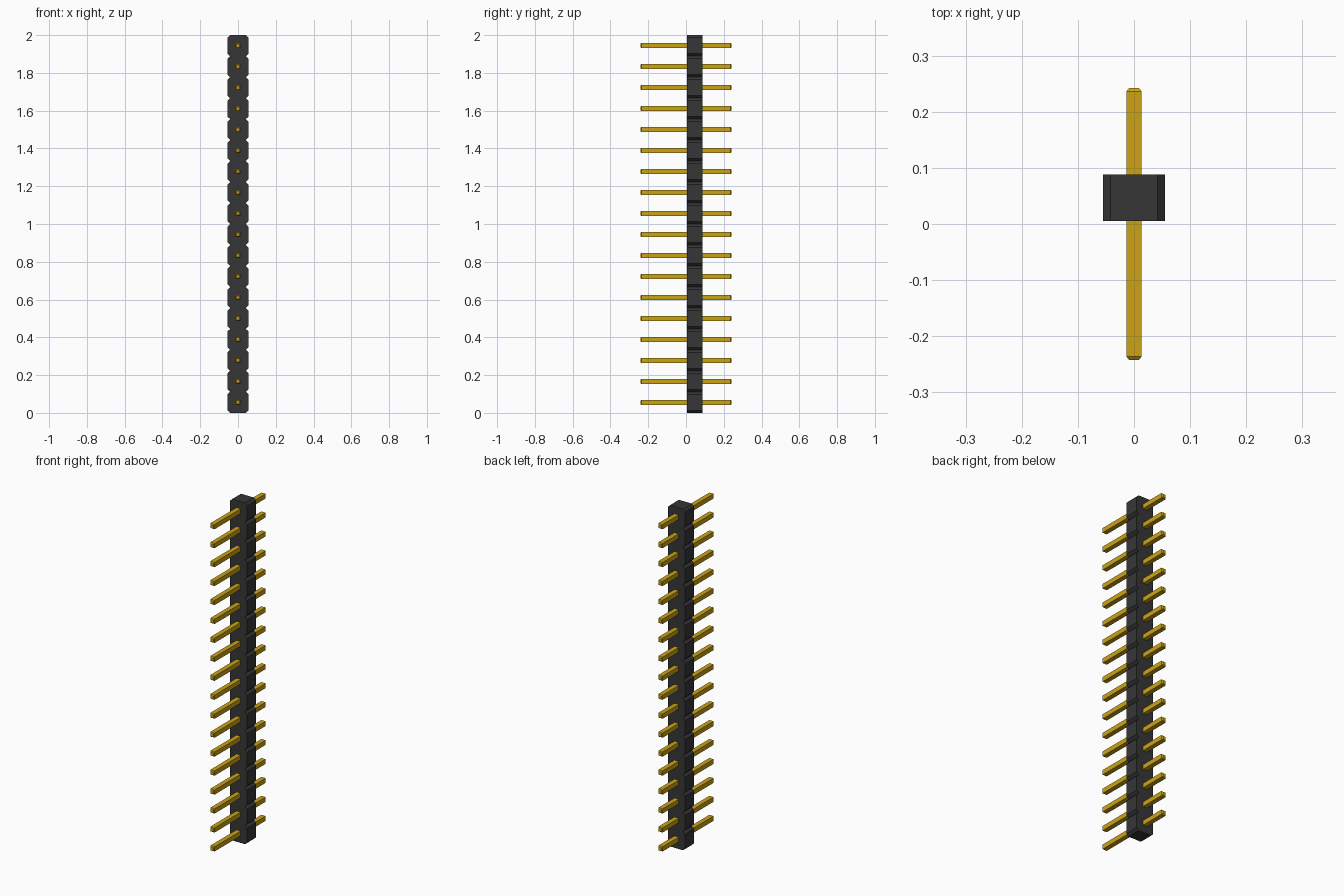
import bpy
import bmesh

cube = bpy.data.objects.get("Cube")
if cube:
    bpy.data.objects.remove(cube, do_unlink=True)

COUNT = 18
PITCH = 2.0 / COUNT


def material(name, color):
    mat = bpy.data.materials.new(name)
    mat.use_nodes = True
    mat.diffuse_color = color
    bsdf = next(n for n in mat.node_tree.nodes if n.type == 'BSDF_PRINCIPLED')
    bsdf.inputs["Base Color"].default_value = color
    return mat


def loft(name, rings, mat):
    """Skin a list of four-point rings and cap both ends."""
    bm = bmesh.new()
    loops = [[bm.verts.new(p) for p in ring] for ring in rings]
    for a, b in zip(loops, loops[1:]):
        for i in range(4):
            j = (i + 1) % 4
            bm.faces.new((a[i], a[j], b[j], b[i]))
    bm.faces.new(loops[0][::-1])
    bm.faces.new(loops[-1])
    bmesh.ops.recalc_face_normals(bm, faces=bm.faces)
    mesh = bpy.data.meshes.new(name)
    bm.to_mesh(mesh)
    bm.free()
    mesh.materials.append(mat)
    obj = bpy.data.objects.new(name, mesh)
    bpy.context.collection.objects.link(obj)
    return obj


black = material("black plastic", (0.037, 0.037, 0.037, 1))
gold = material("gold metal", (0.60, 0.37, 0.008, 1))

# Housing: a row of blocks with chamfered side corners, notched at each joint
HALF, NECK, CHAMFER = PITCH / 2, 0.042, 0.0135
Y0, Y1 = 0.005, 0.088
levels = [(0.0, NECK)]
for k in range(COUNT):
    z = k * PITCH
    levels += [(z + CHAMFER, HALF), (z + PITCH - CHAMFER, HALF), (z + PITCH, NECK)]
loft("housing",
     [[(-w, Y0, z), (w, Y0, z), (w, Y1, z), (-w, Y1, z)] for z, w in levels],
     black)

# Pins: square bars with tapered tips, passing through every block
LENGTH, TAPER, THICK, TIP = 0.242, 0.006, 0.0138, 0.009
sections = [(-LENGTH, TIP), (-LENGTH + TAPER, THICK),
            (LENGTH - TAPER, THICK), (LENGTH, TIP)]
pin = loft("pin_01",
           [[(-r, y, -r), (r, y, -r), (r, y, r), (-r, y, r)] for y, r in sections],
           gold)
pin.location.z = PITCH / 2
for k in range(1, COUNT):
    copy = bpy.data.objects.new(f"pin_{k + 1:02d}", pin.data)
    copy.location.z = (k + 0.5) * PITCH
    bpy.context.collection.objects.link(copy)
